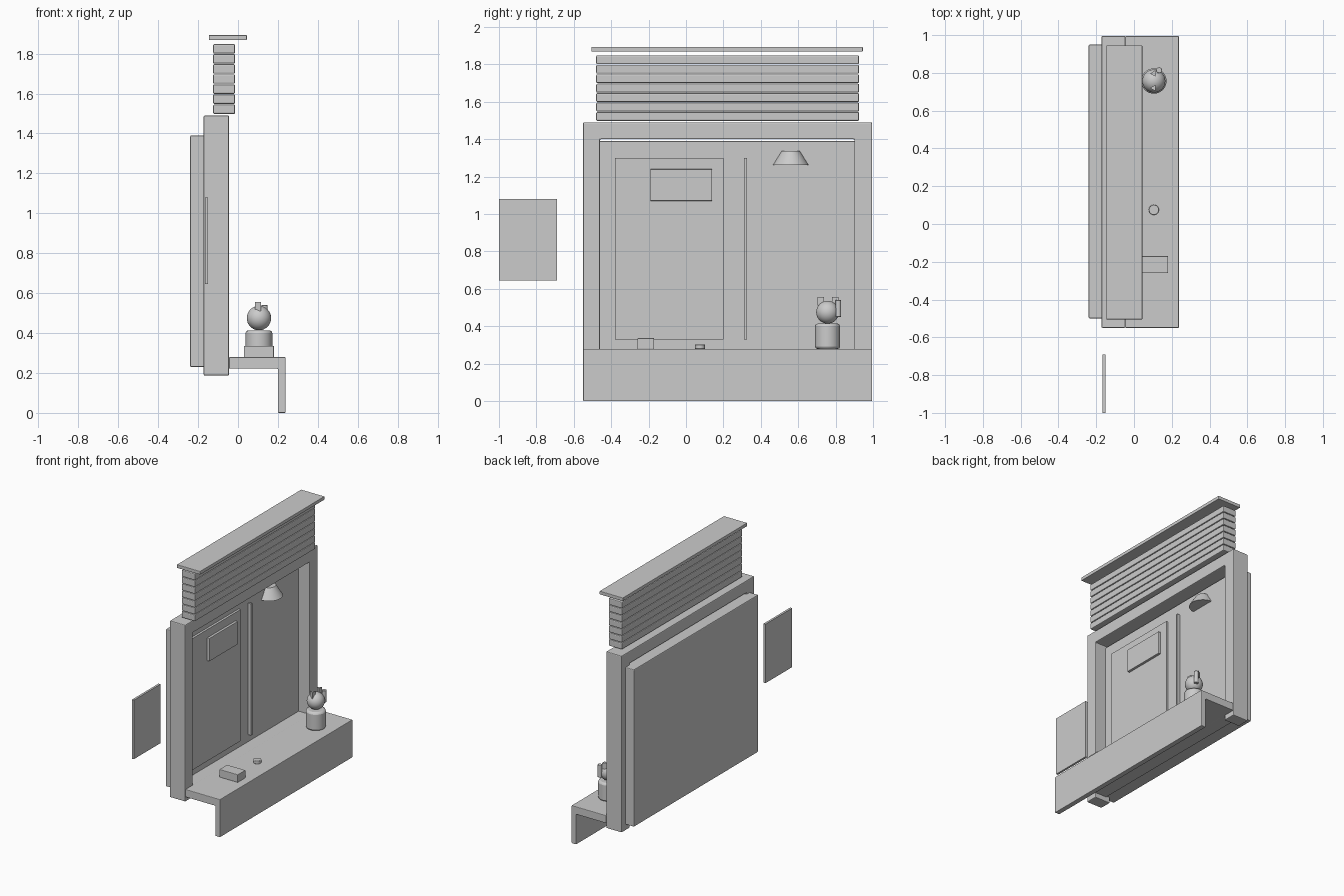
import bpy, bmesh, math

if "Cube" in bpy.data.objects:
    bpy.data.objects.remove(bpy.data.objects["Cube"], do_unlink=True)

grey = bpy.data.materials.new("light_grey")
grey.use_nodes = True
grey.diffuse_color = (0.6, 0.6, 0.6, 1)
grey.node_tree.nodes["Principled BSDF"].inputs["Base Color"].default_value = (0.6, 0.6, 0.6, 1)


def finish(name, bm, bevel=0.0, smooth=False):
    bmesh.ops.recalc_face_normals(bm, faces=bm.faces)
    mesh = bpy.data.meshes.new(name)
    bm.to_mesh(mesh)
    bm.free()
    mesh.materials.append(grey)
    ob = bpy.data.objects.new(name, mesh)
    bpy.context.scene.collection.objects.link(ob)
    if bevel:
        mod = ob.modifiers.new("soft_edges", "BEVEL")
        mod.width = bevel
        mod.segments = 2
        mod.limit_method = "ANGLE"
    if smooth:
        bpy.ops.object.select_all(action="DESELECT")
        ob.select_set(True)
        bpy.context.view_layer.objects.active = ob
        bpy.ops.object.shade_smooth_by_angle(angle=math.radians(40))
    return ob


def box(name, x, y, z, bevel=0.0):
    """Box from (min, max) ranges on each axis."""
    bm = bmesh.new()
    bmesh.ops.create_cube(bm, size=1)
    for v in bm.verts:
        v.co = [r[0] if c < 0 else r[1] for c, r in zip(v.co, (x, y, z))]
    return finish(name, bm, bevel)


def cone(name, x, y, z, r1, r2, sides=32, bevel=0.0, turn=0.0):
    """Upright cone or cylinder spanning the z range."""
    bm = bmesh.new()
    bmesh.ops.create_cone(bm, cap_ends=True, segments=sides, radius1=r1, radius2=r2,
                          depth=z[1] - z[0])
    spin = math.radians(turn)
    for v in bm.verts:
        px, py, pz = v.co
        v.co = (x + px * math.cos(spin) - py * math.sin(spin),
                y + px * math.sin(spin) + py * math.cos(spin),
                pz + (z[0] + z[1]) / 2)
    return finish(name, bm, bevel, smooth=sides > 8)


# Wall panel and the frame around the opening
box("back_panel", (-0.24, -0.135), (-0.5, 0.95), (0.23, 1.39), 0.006)
frame_x = (-0.172, -0.045)
bm = bmesh.new()
outline = [(-0.55, 0.187), (-0.46, 0.187), (-0.46, 1.4), (0.9, 1.4),
           (0.9, 0.187), (0.995, 0.187), (0.995, 1.49), (-0.55, 1.49)]
face = bm.faces.new([bm.verts.new((frame_x[0], y, z)) for y, z in outline])
side = bmesh.ops.extrude_face_region(bm, geom=[face])["geom"]
bmesh.ops.translate(bm, vec=(frame_x[1] - frame_x[0], 0, 0),
                    verts=[g for g in side if isinstance(g, bmesh.types.BMVert)])
finish("frame", bm, 0.006)

# Door, notice board and pole on the wall
box("door", (-0.14, -0.118), (-0.38, 0.2), (0.33, 1.3))
box("notice_board", (-0.125, -0.1), (-0.19, 0.14), (1.07, 1.24), 0.003)
box("pole", (-0.14, -0.11), (0.31, 0.325), (0.33, 1.3))

# Counter with front apron, and its ledge inside the opening
bm = bmesh.new()
profile = [(-0.045, 0.222), (0.2, 0.222), (0.2, 0), (0.238, 0), (0.238, 0.279), (-0.045, 0.279)]
face = bm.faces.new([bm.verts.new((x, -0.55, z)) for x, z in profile])
end = bmesh.ops.extrude_face_region(bm, geom=[face])["geom"]
bmesh.ops.translate(bm, vec=(0, 1.545, 0),
                    verts=[g for g in end if isinstance(g, bmesh.types.BMVert)])
finish("counter", bm, 0.004)
box("counter_ledge", (-0.14, -0.04), (-0.46, 0.9), (0.223, 0.278))

# Slatted header and roof cap
for i in range(7):
    z = 1.498 + i * 0.0505
    box(f"slat_{i + 1}", (-0.125, -0.015), (-0.48, 0.925), (z, z + 0.047), 0.006)
box("roof_cap", (-0.146, 0.044), (-0.505, 0.945), (1.868, 1.893), 0.003)

# Separate side board
box("side_board", (-0.166, -0.15), (-1.0, -0.69), (0.645, 1.08))

# Wall lamp shade, half sunk in the wall
cone("lamp_shade", -0.14, 0.56, (1.262, 1.338), 0.095, 0.048)

# Items on the counter
box("small_box", (0.03, 0.18), (-0.26, -0.17), (0.278, 0.336), 0.003)
cone("dish", 0.105, 0.075, (0.278, 0.302), 0.027, 0.027, bevel=0.003)

# Cat figurine
cat_x, cat_y = 0.105, 0.757
cone("cat_body", cat_x, cat_y, (0.278, 0.414), 0.067, 0.067, bevel=0.014)
bm = bmesh.new()
bmesh.ops.create_uvsphere(bm, u_segments=32, v_segments=16, radius=0.061)
bmesh.ops.translate(bm, verts=bm.verts, vec=(cat_x, cat_y, 0.475))
finish("cat_head", bm, smooth=True)
for name, dy in (("cat_ear_near", -0.037), ("cat_ear_far", 0.04)):
    cone(name, cat_x, cat_y + dy, (0.51, 0.556), 0.02, 0.02, sides=3, turn=90)
cone("cat_paw", cat_x + 0.028, cat_y + 0.057, (0.45, 0.54), 0.016, 0.016, sides=16, bevel=0.003)
